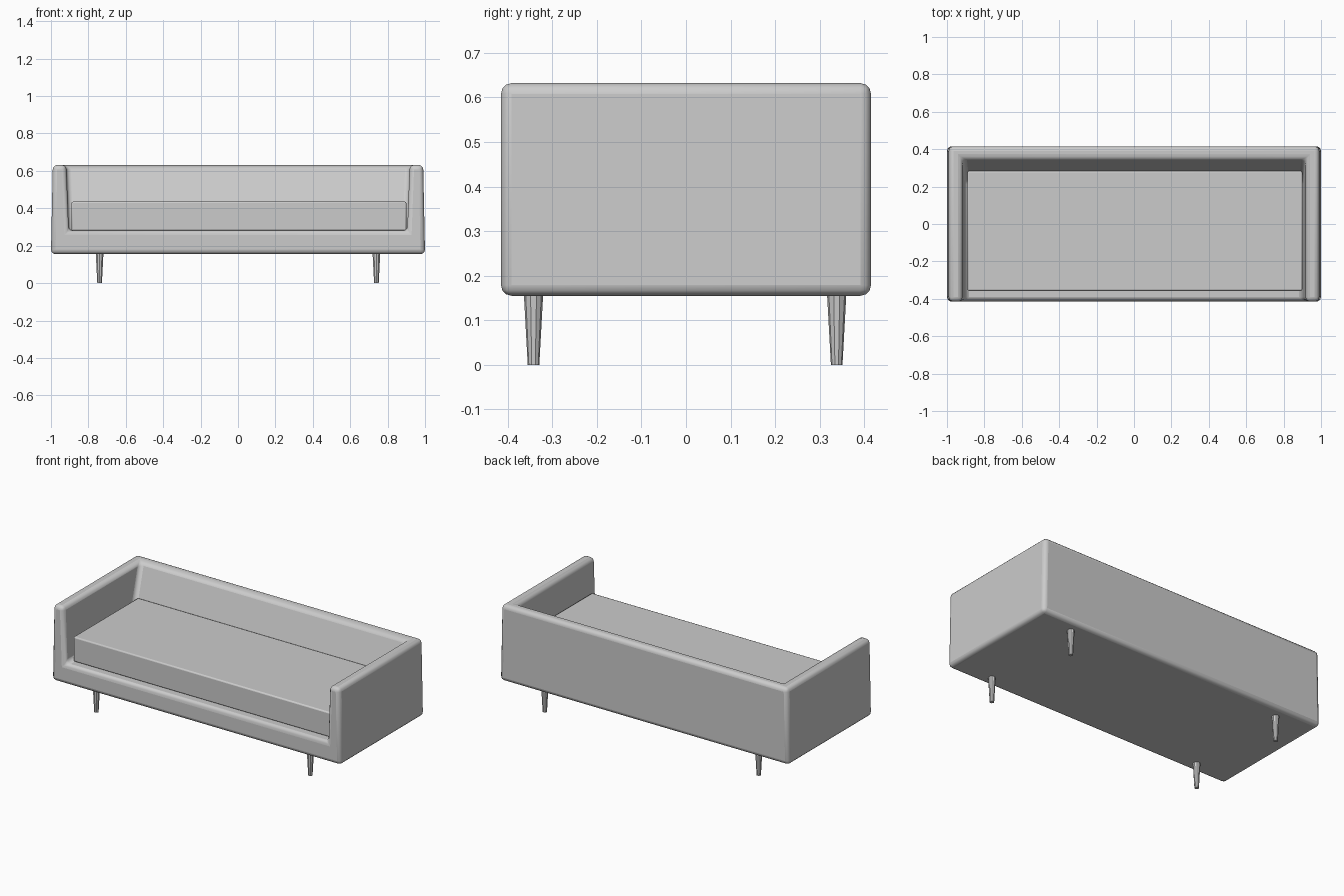
import bpy, bmesh

if "Cube" in bpy.data.objects:
    bpy.data.objects.remove(bpy.data.objects["Cube"])


def finish(name, bm, bevel=0, segments=3):
    bmesh.ops.recalc_face_normals(bm, faces=bm.faces)
    mesh = bpy.data.meshes.new(name)
    bm.to_mesh(mesh)
    bm.free()
    ob = bpy.data.objects.new(name, mesh)
    bpy.context.collection.objects.link(ob)
    if bevel:
        mod = ob.modifiers.new("Rounded edges", "BEVEL")
        mod.width = bevel
        mod.segments = segments
        mod.limit_method = "ANGLE"
    bpy.context.view_layer.objects.active = ob
    ob.select_set(True)
    bpy.ops.object.shade_smooth_by_angle()
    ob.select_set(False)
    return ob


# Upholstered frame: base, arms and sloped back as one shell
half = {
    "bot_front": (1.0, -0.415, 0.155), "bot_back": (1.0, 0.415, 0.155),
    "top_front": (0.99, -0.415, 0.632), "top_back": (0.99, 0.415, 0.632),
    "in_top_front": (0.918, -0.415, 0.632), "in_top_back": (0.918, 0.35, 0.632),
    "deck_front": (0.905, -0.415, 0.28), "deck_back": (0.905, 0.235, 0.28),
}
bm = bmesh.new()
R = {k: bm.verts.new(p) for k, p in half.items()}
L = {k: bm.verts.new((-p[0], p[1], p[2])) for k, p in half.items()}


def across(*names):
    """Face running along names on the right and back along the left."""
    bm.faces.new([R[n] for n in names] + [L[n] for n in reversed(names)])


across("bot_front", "bot_back")
across("bot_back", "top_back")
across("deck_front", "deck_back")
across("deck_back", "in_top_back")
across("bot_front", "top_front", "in_top_front", "deck_front")
across("top_back", "top_front", "in_top_front", "in_top_back")
for S in (R, L):
    for names in (("bot_front", "bot_back", "top_back", "top_front"),
                  ("in_top_front", "in_top_back", "deck_back", "deck_front")):
        bm.faces.new([S[n] for n in names])
finish("sofa_frame", bm, 0.024)

# Seat cushion
bm = bmesh.new()
bmesh.ops.create_cube(bm, size=1)
bmesh.ops.scale(bm, vec=(1.79, 0.64, 0.155), verts=bm.verts)
bmesh.ops.translate(bm, vec=(0.005, -0.037, 0.3575), verts=bm.verts)
finish("seat_cushion", bm, 0.008, 2)

# Tapered legs
for x, side in ((-0.74, "left"), (0.74, "right")):
    for y, end in ((-0.342, "front"), (0.338, "back")):
        bm = bmesh.new()
        bmesh.ops.create_cone(bm, cap_ends=True, segments=10,
                              radius1=0.013, radius2=0.022, depth=0.165)
        bmesh.ops.translate(bm, vec=(x, y, 0.0825), verts=bm.verts)
        finish(f"{end}_{side}_leg", bm)
